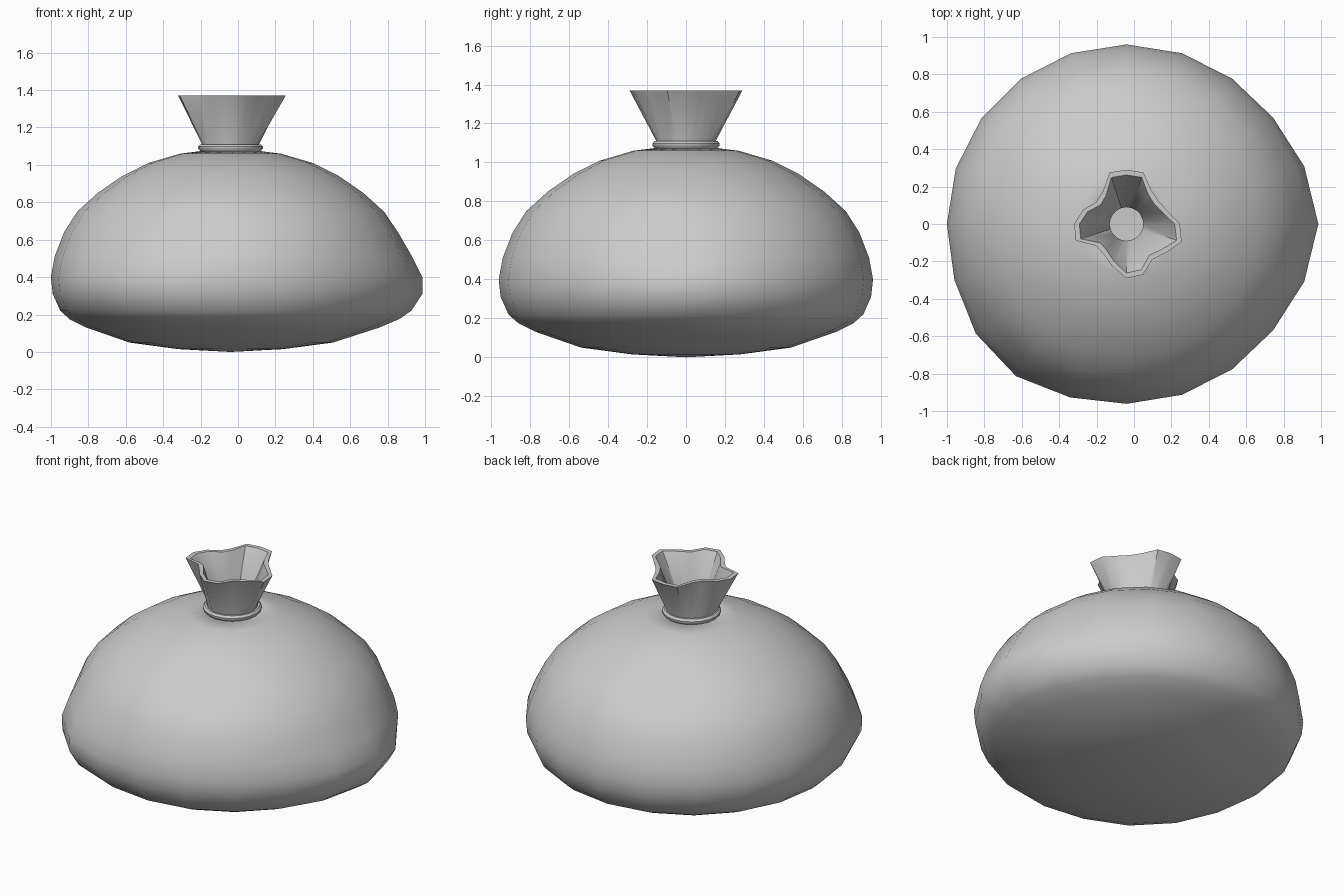
import bpy
import bmesh
from math import cos, sin, tau, exp, radians

SEGMENTS = 20
CENTRE_X = -0.04

if "Cube" in bpy.data.objects:
    bpy.data.objects.remove(bpy.data.objects["Cube"])

cloth = bpy.data.materials.new("light grey cloth")
cloth.use_nodes = True
grey = (0.6, 0.6, 0.6, 1)
cloth.diffuse_color = grey
cloth.node_tree.nodes["Principled BSDF"].inputs["Base Color"].default_value = grey


def circle(radius):
    return [radius] * SEGMENTS


def loft(name, rings, pole_z=None, closed=False):
    """Skin rings of (radii, z), with an optional pole below the first ring."""
    bm = bmesh.new()
    loops = []
    for radii, z in rings:
        loops.append([bm.verts.new((CENTRE_X + r * cos(tau * i / SEGMENTS),
                                    r * sin(tau * i / SEGMENTS), z))
                      for i, r in enumerate(radii)])
    pairs = list(zip(loops, loops[1:]))
    if closed:
        pairs.append((loops[-1], loops[0]))
    for low, high in pairs:
        for i in range(SEGMENTS):
            j = (i + 1) % SEGMENTS
            bm.faces.new((low[i], low[j], high[j], high[i]))
    if pole_z is not None:
        pole = bm.verts.new((CENTRE_X, 0, pole_z))
        for i in range(SEGMENTS):
            bm.faces.new((pole, loops[0][(i + 1) % SEGMENTS], loops[0][i]))
    mesh = bpy.data.meshes.new(name)
    bm.to_mesh(mesh)
    bm.free()
    obj = bpy.data.objects.new(name, mesh)
    bpy.context.collection.objects.link(obj)
    mesh.materials.append(cloth)
    bpy.ops.object.select_all(action="DESELECT")
    obj.select_set(True)
    bpy.context.view_layer.objects.active = obj
    bpy.ops.object.shade_smooth_by_angle(angle=radians(40))
    return obj


# Low bulges in the sagging cloth: direction in degrees, width, amount
BULGES = [(0, 25, 0.08), (228, 22, 0.06)]


def sagging_ring(radius, z):
    radii = []
    for i in range(SEGMENTS):
        angle = 360 * i / SEGMENTS
        push = 0
        for direction, width, amount in BULGES:
            away = (angle - direction + 180) % 360 - 180
            push += amount * exp(-(away / width) ** 2 - ((z - 0.32) / 0.2) ** 2)
        radii.append(radius * (1 + push))
    return radii, z


# Sack body, hollow with an open top
profile = [(0.28, 0.015), (0.54, 0.05), (0.77, 0.13), (0.86, 0.175), (0.91, 0.22),
           (0.95, 0.31), (0.96, 0.4), (0.94, 0.51), (0.89, 0.64), (0.82, 0.75),
           (0.71, 0.85), (0.58, 0.94), (0.44, 1.01), (0.27, 1.06), (0.11, 1.08)]
body = loft("sack_body", [sagging_ring(r, z) for r, z in profile], pole_z=0)
wall = body.modifiers.new("wall", "SOLIDIFY")
wall.thickness = 0.04
wall.offset = -1

# Tie band around the neck
loft("tie_band", [(circle(r), z) for r, z in
                  [(0.13, 1.075), (0.162, 1.075), (0.173, 1.088),
                   (0.173, 1.098), (0.162, 1.11), (0.13, 1.11)]], closed=True)

# Gathered neck flaring to a wavy rim
rim = [0.285, 0.23, 0.21, 0.225, 0.29, 0.29, 0.29, 0.215, 0.2, 0.245,
       0.28, 0.285, 0.2, 0.205, 0.24, 0.29, 0.285, 0.235, 0.26, 0.31]
inner_rim = [r - 0.028 for r in rim]
loft("sack_neck", [(circle(0.145), 1.06), (circle(0.147), 1.1), (rim, 1.37),
                   (inner_rim, 1.37), (circle(0.09), 1.09), (circle(0.09), 1.03)],
     closed=True)
